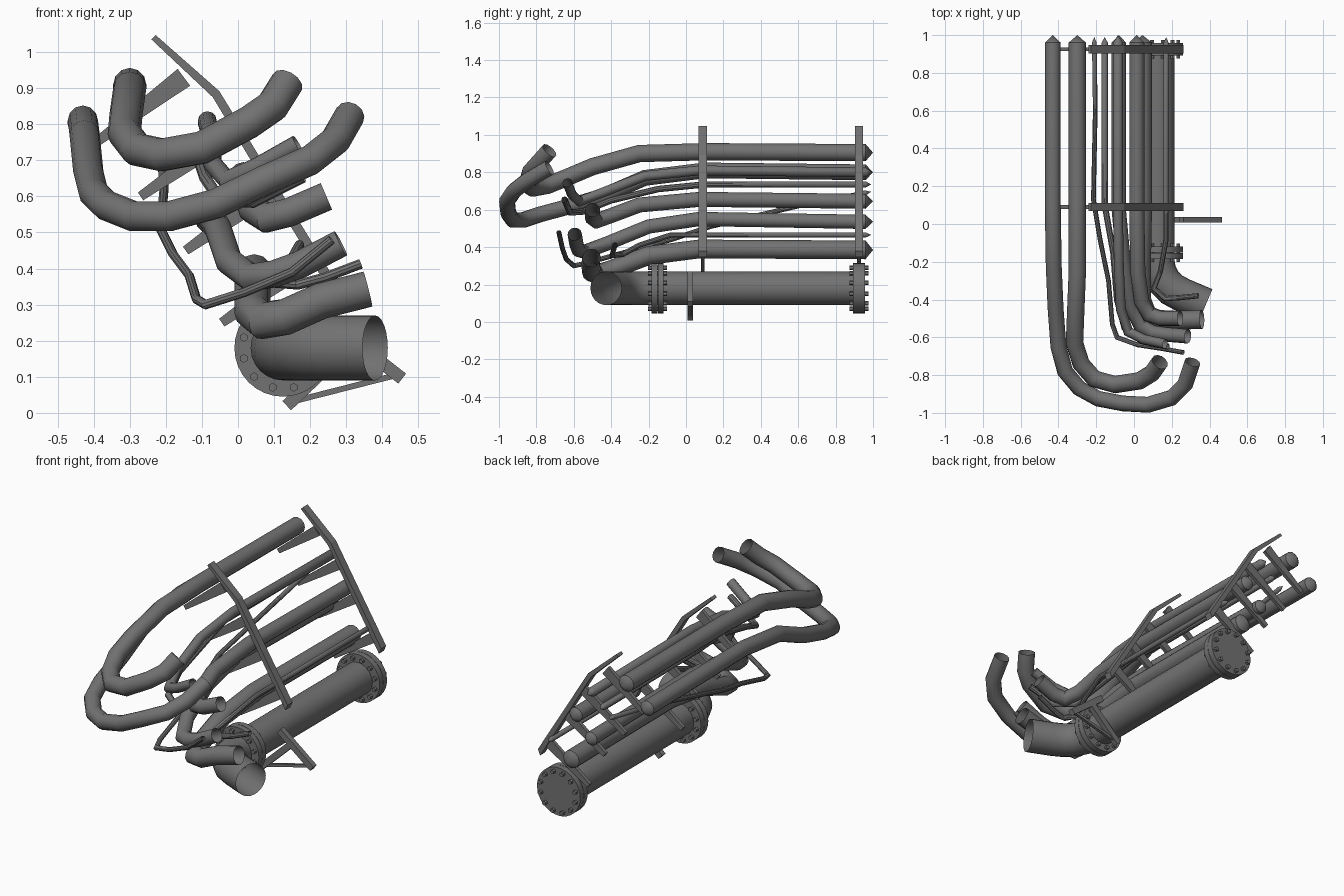
import bpy, bmesh
from math import pi, sin, cos, radians
from mathutils import Vector, Matrix

cube = bpy.data.objects.get("Cube")
if cube:
    bpy.data.objects.remove(cube, do_unlink=True)

steel = bpy.data.materials.new("dark steel grey")
steel.use_nodes = True
steel.diffuse_color = (0.17, 0.17, 0.17, 1)
steel.node_tree.nodes["Principled BSDF"].inputs["Base Color"].default_value = (0.17, 0.17, 0.17, 1)


def finish(name, bm, smooth=False):
    bmesh.ops.recalc_face_normals(bm, faces=bm.faces)
    mesh = bpy.data.meshes.new(name)
    bm.to_mesh(mesh)
    bm.free()
    mesh.materials.append(steel)
    obj = bpy.data.objects.new(name, mesh)
    bpy.context.collection.objects.link(obj)
    if smooth:
        bpy.ops.object.select_all(action='DESELECT')
        obj.select_set(True)
        bpy.context.view_layer.objects.active = obj
        bpy.ops.object.shade_smooth_by_angle(angle=radians(35))
    return obj


def tube(name, path, r, sides=12, tip=0.04):
    """Mitred tube along a path: pointed at the start, open at the end."""
    pts = [Vector(p) for p in path]
    dirs = [(b - a).normalized() for a, b in zip(pts, pts[1:])]
    bm = bmesh.new()
    normal = Vector((0, 0, 1))
    normal = (normal - dirs[0] * normal.dot(dirs[0])).normalized()
    rings = []
    for i, p in enumerate(pts):
        before, after = dirs[max(i - 1, 0)], dirs[min(i, len(dirs) - 1)]
        side = before.cross(normal)
        plane = (before + after).normalized()
        ring = []
        for k in range(sides):
            a = 2 * pi * k / sides
            v = (normal * cos(a) + side * sin(a)) * r
            v -= before * (v.dot(plane) / before.dot(plane))
            ring.append(bm.verts.new(p + v))
        rings.append(ring)
        normal = before.rotation_difference(after) @ normal
    for a, b in zip(rings, rings[1:]):
        for k in range(sides):
            j = (k + 1) % sides
            bm.faces.new((a[k], a[j], b[j], b[k]))
    if tip:
        apex = bm.verts.new(pts[0] - dirs[0] * tip)
        for k in range(sides):
            bm.faces.new((apex, rings[0][k], rings[0][(k + 1) % sides]))
    return finish(name, bm, True)


def plate(name, outline, y, depth):
    """Flat xz outline extruded along y, centred on y."""
    bm = bmesh.new()
    face = bm.faces.new([bm.verts.new((x, y - depth / 2, z)) for x, z in outline])
    out = bmesh.ops.extrude_face_region(bm, geom=[face])
    bmesh.ops.translate(bm, vec=(0, depth, 0),
                        verts=[v for v in out["geom"] if isinstance(v, bmesh.types.BMVert)])
    return finish(name, bm)


def bar(name, a, b, y, depth, wide_a, wide_b):
    a, b = Vector(a), Vector(b)
    d = (b - a).normalized()
    n = Vector((-d.y, d.x)) / 2
    return plate(name, [a + n * wide_a, b + n * wide_b, b - n * wide_b, a - n * wide_a], y, depth)


# Pipe bundle: each pipe starts at the back and curls forward
BACK = 0.96
tube("outer_loop_pipe", [(-.43, BACK, .8), (-.43, .1, .81), (-.425, -.22, .77), (-.415, -.45, .67),
     (-.40, -.65, .61), (-.365, -.78, .575), (-.29, -.87, .545), (-.19, -.925, .545),
     (-.06, -.95, .58), (.075, -.957, .645), (.2, -.92, .70), (.27, -.85, .755), (.31, -.73, .825)], .042)
tube("inner_loop_pipe", [(-.3, BACK, .905), (-.3, .1, .91), (-.3, -.25, .9), (-.31, -.5, .83),
     (-.315, -.63, .775), (-.28, -.74, .73), (-.21, -.82, .715), (-.1, -.85, .735),
     (.03, -.83, .805), (.095, -.79, .85), (.137, -.73, .917)], .046)
tube("upper_branch_pipe", [(-.085, BACK, .8), (-.085, .07, .81), (-.08, -.22, .78), (-.07, -.45, .69),
     (-.03, -.57, .645), (.05, -.61, .68), (.165, -.635, .745)], .026)
tube("upper_middle_pipe", [(.015, BACK, .645), (.015, .07, .655), (.02, -.25, .625), (.04, -.41, .565),
     (.08, -.48, .54), (.14, -.5, .555), (.245, -.5, .60)], .04)
tube("lower_middle_pipe", [(-.08, BACK, .535), (-.08, .07, .55), (-.055, -.2, .51), (-.025, -.42, .42),
     (.035, -.54, .375), (.1, -.575, .385), (.17, -.585, .41), (.285, -.595, .47)], .038)
tube("lower_pipe", [(.045, BACK, .385), (.045, .07, .39), (.04, -.2, .355), (.04, -.4, .28),
     (.07, -.48, .255), (.13, -.505, .265), (.23, -.51, .31), (.36, -.505, .343)], .05)
tube("inner_thin_pipe", [(-.155, BACK, .735), (-.155, .1, .735), (-.11, -.15, .71), (-.09, -.4, .65),
     (-.05, -.55, .59), (.04, -.62, .585), (.18, -.65, .655)], .017, 10, .03)
tube("outer_thin_pipe", [(-.21, BACK, .69), (-.205, .6, .62), (-.215, .13, .51), (-.18, -.08, .44),
     (-.135, -.3, .38), (-.115, -.53, .315), (-.09, -.6, .3), (.02, -.64, .335),
     (.15, -.66, .39), (.26, -.68, .48)], .013, 10, .03)
tube("lower_thin_pipe", [(.17, BACK, .465), (.17, -.08, .465), (.14, -.25, .41), (.105, -.34, .36),
     (.165, -.395, .355), (.24, -.39, .375), (.34, -.38, .413)], .014, 10, .03)

# Main pipe with its elbow
CX, CZ = 0.125, 0.18
tube("main_pipe", [(CX, .95, CZ), (CX, -.2, CZ), (CX + .008, -.25, CZ), (CX + .032, -.3, CZ),
     (CX + .075, -.345, CZ), (CX + .13, -.375, CZ), (CX + .255, -.428, CZ)], .09, 24, 0)


# Flanges with hex bolts
def cylinder(bm, x, y, z, r, depth, sides):
    bmesh.ops.create_cone(bm, cap_ends=True, segments=sides, radius1=r, radius2=r, depth=depth,
                          matrix=Matrix.Translation((x, y, z)) @ Matrix.Rotation(pi / 2, 4, 'X'))


for name, y in (("front", -.152), ("back", .925)):
    bm = bmesh.new()
    for side in (-1, 1):
        cylinder(bm, CX, y + side * .017, CZ, .135, .032, 32)
    finish(name + "_flange", bm, True)
    bm = bmesh.new()
    for k in range(12):
        a = 2 * pi * (k + .5) / 12
        cylinder(bm, CX + .113 * cos(a), y, CZ + .113 * sin(a), .012, .1, 6)
    finish(name + "_flange_bolts", bm)

# Two racks: bent rail with tapered arms under the pipes
arms = [((-.15, .93), (-.39, .752)), ((0, .787), (-.27, .6)),
        ((.103, .623), (-.145, .45)), ((.22, .435), (-.045, .25))]
for name, y in (("front", .09), ("back", .925)):
    plate(name + "_rack_rail", [(-.24, 1.035), (-.228, 1.047), (-.052, .892), (.262, .38),
                                (.248, .348), (-.07, .875)], y, .044)
    for i, (root, end) in enumerate(arms):
        bar(f"{name}_rack_arm_{i + 1}", root, end, y, .02, .058, .026)

# Triangular foot bracket beside the main pipe
bar("bracket_top_bar", (.25, .255), (.455, .095), .022, .03, .035, .035)
bar("bracket_pipe_bar", (.135, .02), (.325, .2), .022, .03, .035, .035)
bar("bracket_strut", (.165, .035), (.44, .105), .022, .016, .016, .016)
